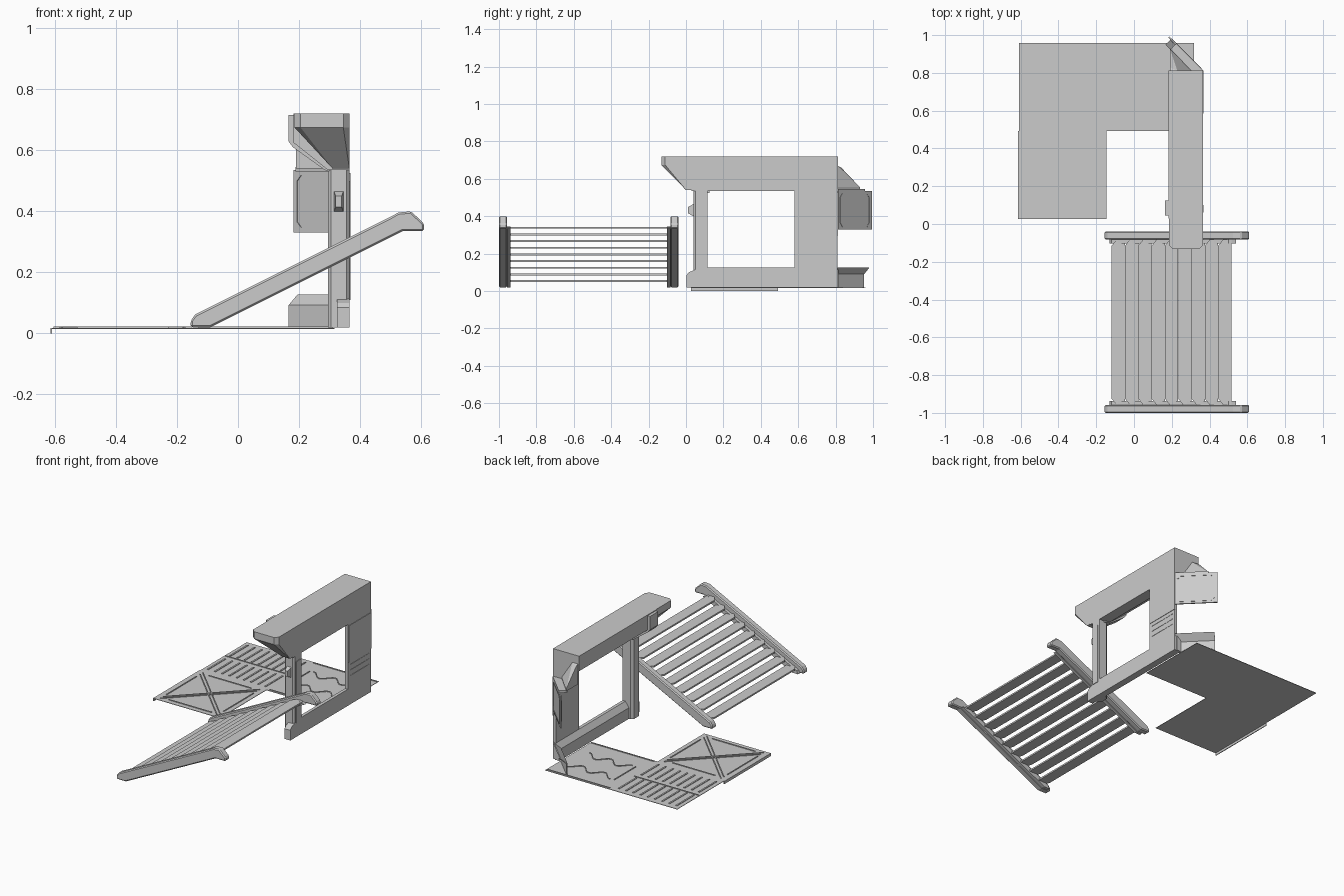
import bpy, bmesh, math
from mathutils import Vector

if "Cube" in bpy.data.objects:
    bpy.data.objects.remove(bpy.data.objects["Cube"])

X, Y, Z = Vector((1, 0, 0)), Vector((0, 1, 0)), Vector((0, 0, 1))


def hull(name, points):
    """Convex solid around a few points."""
    bm = bmesh.new()
    for p in points:
        bm.verts.new(p)
    bmesh.ops.convex_hull(bm, input=bm.verts[:])
    return finish(name, bm)


def finish(name, bm):
    bmesh.ops.recalc_face_normals(bm, faces=bm.faces[:])
    me = bpy.data.meshes.new(name)
    bm.to_mesh(me)
    bm.free()
    ob = bpy.data.objects.new(name, me)
    bpy.context.collection.objects.link(ob)
    return ob


def prism(name, pts, u, v, w, a, b, origin=Vector((0, 0, 0))):
    """Profile in the u/v plane extruded along w from a to b."""
    bm = bmesh.new()
    f = bm.faces.new([bm.verts.new(origin + u * p + v * q + w * a) for p, q in pts])
    r = bmesh.ops.extrude_face_region(bm, geom=[f])
    bmesh.ops.translate(bm, vec=w * (b - a),
                        verts=[g for g in r["geom"] if isinstance(g, bmesh.types.BMVert)])
    return finish(name, bm)


def box(name, x0, x1, y0, y1, z0, z1):
    return prism(name, [(x0, y0), (x1, y0), (x1, y1), (x0, y1)], X, Y, Z, z0, z1)


def strip(name, pts, width, u, v, w, a, b, origin=Vector((0, 0, 0))):
    """Flat ribbon that follows a 2D path."""
    P = [Vector(p) for p in pts]
    left, right = [], []
    for i, p in enumerate(P):
        t = (P[min(i + 1, len(P) - 1)] - P[max(i - 1, 0)]).normalized()
        n = Vector((-t.y, t.x)) * width / 2
        left.append(p + n)
        right.append(p - n)
    return prism(name, left + right[::-1], u, v, w, a, b, origin)


# Stair side rails and the stringers inside them
rail = [(-.155, .02), (-.155, .042), (-.14, .062), (.5, .382), (.525, .396), (.567, .4),
        (.61, .36), (.61, .335), (.54, .335), (-.09, .02)]
stringer = [(-.13, .02), (-.12, .04), (.5, .345), (.54, .335), (-.09, .02)]
for side, y0, y1, i0, i1 in (("front", -1, -.957, -.957, -.938), ("back", -.083, -.04, -.102, -.083)):
    ob = prism(side + "_stair_rail", rail, X, Z, Y, y0, y1)
    m = ob.modifiers.new("edge", "BEVEL")
    m.width, m.segments = .006, 1
    prism(side + "_stringer", stringer, X, Z, Y, i0, i1)

# Stair treads with clipped front corners
for i in range(9):
    x, z = -.118 + .0705 * i, .053 + .0357 * i
    prism("tread", [(x, -.925), (x + .025, -.957), (x + .07, -.957), (x + .07, -.083),
                    (x + .025, -.083), (x, -.115)], X, Y, Z, z - .005, z + .005)

# Wall: pillar, sill wall and raised lower panel
box("wall_pillar", .345, .365, .58, .81, .125, .6)
box("wall_sill", .345, .365, .05, .81, .02, .125)
box("pillar_panel", .36, .368, .585, .812, .295, .525)
for z in (.2, .235, .27):
    box("pillar_groove_rib", .363, .367, .6, .79, z, z + .004)

# Top beam with sloping underside
prism("top_beam", [(.365, .72), (.182, .72), (.182, .625), (.295, .535), (.365, .535)],
      X, Z, Y, .03, .812)

# Tapered nose of the beam
hull("beam_nose",
     [(x, y, z) for z in (.72, .675) for x, y in
      ((.185, .045), (.365, .045), (.365, -.112), (.345, -.132), (.205, -.132), (.185, -.112))]
     + [(x, y, .54) for x in (.31, .365) for y in (.0, .045)])

# Corbel band under the beam above the post
prism("corbel", [(.165, .715), (.165, .63), (.18, .61), (.285, .535), (.33, .525), (.33, .56),
                 (.295, .565), (.2, .645), (.2, .715)], X, Z, Y, .045, .125)

# Front post, its raised strip, foot and switch
prism("front_post", [(.295, .05), (.305, .04), (.355, .04), (.365, .05), (.365, .115), (.31, .115),
                     (.295, .1)], X, Y, Z, .02, .54)
box("post_strip", .36, .369, .062, .1, .11, .5)
hull("post_foot", [(x, y, z) for x in (.325, .365) for y, z in
                   ((.003, .02), (.003, .085), (.015, .1), (.05, .115), (.05, .02))])
hull("post_switch", [(.315, .04, .4), (.345, .04, .4), (.315, .04, .465), (.345, .04, .465),
                     (.32, .012, .415), (.34, .012, .415), (.32, .012, .45), (.34, .012, .45)])

# Skirting along the wall
prism("wall_skirting", [(.32, .02), (.32, .09), (.345, .125), (.35, .125), (.35, .02)],
      X, Z, Y, .115, .815)

# Diagonal corner: a line from the wall end going back-left
corner = Vector((.365, .815, 0))
along = Vector((-1, 1, 0)).normalized()
inward = Vector((-1, -1, 0)).normalized()
prism("corner_skirting", [(.04, .02), (.04, .09), (0, .127), (.006, .127), (.046, .093), (.046, .02)],
      inward, Z, along, .0, .235, corner)
prism("corner_plate", [(0, .33), (.252, .33), (.252, .535), (0, .535)],
      along, Z, inward, 0, .008, corner)
frame = [(.03, .345), (.215, .345), (.235, .365), (.235, .5), (.215, .52), (.03, .52), (.015, .5),
         (.015, .365)]
for i in range(len(frame)):
    strip("plate_border", [frame[i], frame[(i + 1) % len(frame)]], .005,
          along, Z, inward, -.002, .011, corner)
prism("corner_header", [(.0, .53), (.2, .53), (.2, .545), (.0, .545)],
      along, Z, inward, 0, .05, corner)

# Gusset between the beam end and the corner plate
hull("corner_gusset", [(.19, .93, .54), (.19, .81, .54), (.305, .81, .54), (.19, .93, .555),
                       (.305, .81, .555), (.19, .81, .67), (.23, .81, .67), (.19, .83, .66)])

# Floor: three square tiles in an L, plus a hanging edge strip
zf = .018
for name, x, y in (("crossed_tile", -.61, .027), ("ribbed_tile", -.61, .493), ("wavy_tile", -.147, .493)):
    box(name, x, x + .464, y, y + .466, .015, zf)
box("tile_edge_strip", -.615, -.61, .027, .493, 0, zf)


def mark(name, pts, width=.008):
    strip(name, pts, width, X, Y, Z, zf - .001, zf + .004)


# Crossed tile: diagonal cross bars and four triangular inlays
cx, cy = -.378, .26
for sx in (-1, 1):
    for off in (-.014, .014):
        mark("cross_bar", [(cx - .2, cy - .2 * sx + off), (cx + .2, cy + .2 * sx + off)], .006)
for k in range(4):
    c, s = math.cos(k * math.pi / 2), math.sin(k * math.pi / 2)
    mark("tile_inlay", [(cx + a * c - b * s, cy + a * s + b * c) for a, b in ((.2, -.15), (.2, .15))], .006)

# Ribbed tile: two rows of ribs
for row in (.525, .75):
    for i in range(9):
        x = -.58 + i * .0505
        mark("tile_rib", [(x, row), (x, row + .175)], .01)
mark("rib_divider", [(-.605, .735), (-.152, .735)], .005)

# Wavy tile: two mirrored waves and border lines
for s in (-1, 1):
    mark("wave", [(-.06 + .0125 * i, .735 + s * (.085 + .028 * math.cos(i * .5236)))
                  for i in range(25)], .006)
mark("wave_end_line", [(-.085, .625), (-.085, .84)], .006)
mark("wave_back_line", [(-.13, .947), (.31, .947)], .005)
mark("wave_front_line", [(-.13, .505), (.31, .505)], .005)
